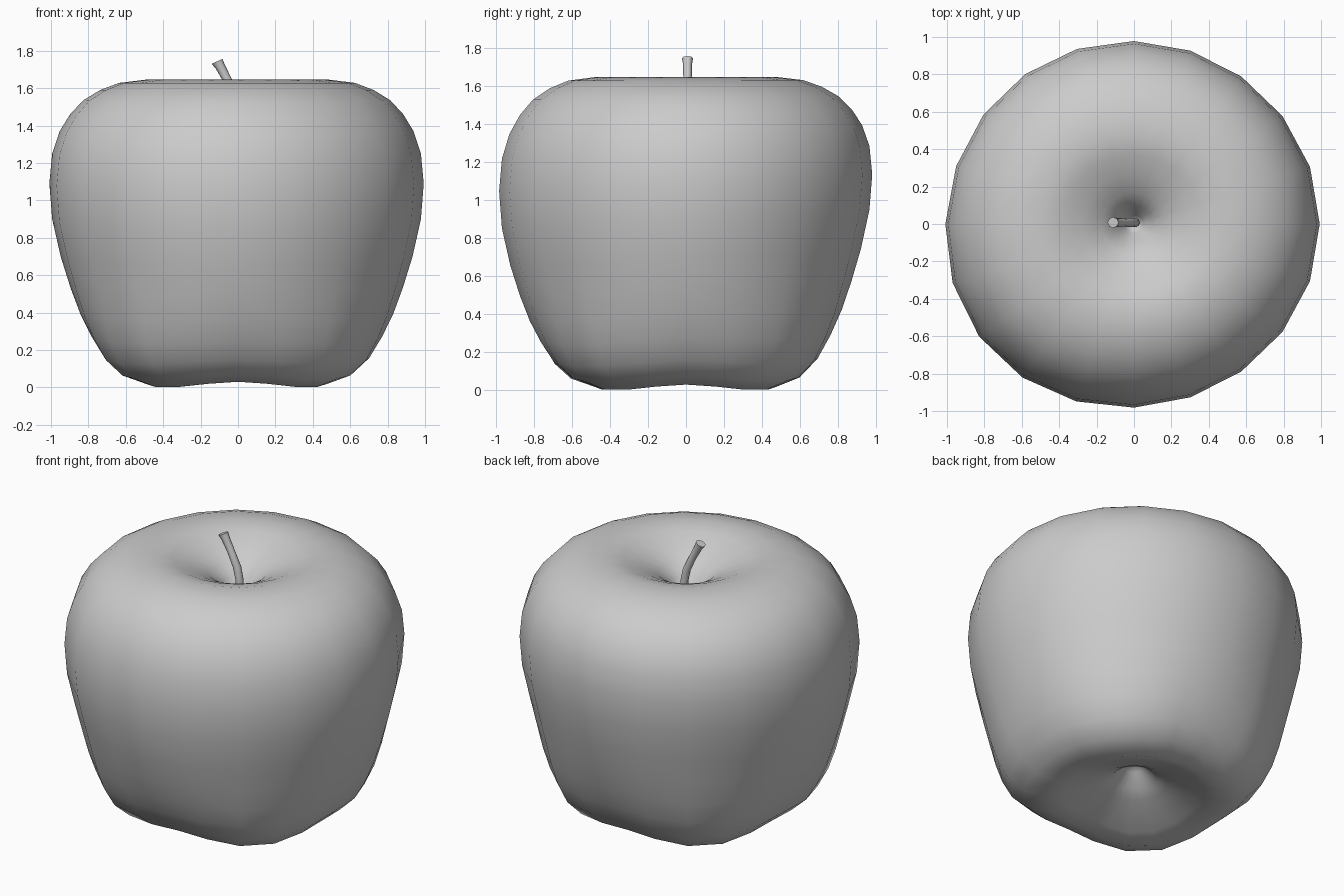
import bpy
import bmesh
from math import cos, sin, tau, pi, radians

default = bpy.data.objects.get("Cube")
if default:
    bpy.data.objects.remove(default, do_unlink=True)

grey = bpy.data.materials.new("light_grey")
grey.use_nodes = True
colour = (0.6, 0.6, 0.6, 1)
grey.diffuse_color = colour
grey.node_tree.nodes["Principled BSDF"].inputs["Base Color"].default_value = colour


def skin(name, rings, start=None, end=None):
    """Bridge a stack of point rings; close each end with a pole or a flat cap."""
    bm = bmesh.new()
    loops = [[bm.verts.new(p) for p in ring] for ring in rings]
    n = len(loops[0])
    for a, b in zip(loops, loops[1:]):
        for i in range(n):
            j = (i + 1) % n
            bm.faces.new((a[i], a[j], b[j], b[i]))
    for loop, pole in ((loops[0], start), (loops[-1], end)):
        if pole:
            tip = bm.verts.new(pole)
            for i in range(n):
                bm.faces.new((loop[i], loop[(i + 1) % n], tip))
        else:
            bm.faces.new(loop)
    bmesh.ops.recalc_face_normals(bm, faces=bm.faces)
    mesh = bpy.data.meshes.new(name)
    bm.to_mesh(mesh)
    bm.free()
    mesh.materials.append(grey)
    obj = bpy.data.objects.new(name, mesh)
    bpy.context.collection.objects.link(obj)
    bpy.ops.object.select_all(action="DESELECT")
    obj.select_set(True)
    bpy.context.view_layer.objects.active = obj
    bpy.ops.object.shade_smooth_by_angle(angle=radians(60))


# Fruit profile from the stem hollow to the base hollow: radius, height, lobe weight
profile = [
    (0.05, 1.36, 0), (0.10, 1.45, 0), (0.17, 1.52, 0), (0.27, 1.572, 0),
    (0.38, 1.619, 0), (0.49, 1.645, 0), (0.63, 1.628, 0), (0.73, 1.59, 0),
    (0.82, 1.535, 0), (0.89, 1.46, 0), (0.945, 1.37, 0), (0.985, 1.25, 0),
    (1.0, 1.09, 0), (0.985, 0.9, 0), (0.94, 0.7, 0), (0.90, 0.53, 0.15),
    (0.865, 0.38, 0.4), (0.825, 0.25, 0.7), (0.765, 0.13, 0.9), (0.675, 0.045, 1),
    (0.54, 0.0, 1), (0.43, 0.03, 0.8), (0.31, 0.075, 0.4), (0.20, 0.12, 0),
    (0.13, 0.157, 0), (0.06, 0.225, 0),
]


def lump(angle, degrees):
    return max(0, cos(angle - radians(degrees))) ** 4


def fruit_point(radius, height, lobe, angle):
    # Two soft bulges on one side; four lobes hang at the base diagonals
    bulge = 0.973 + 0.02 * cos(angle) ** 4
    bulge += 0.043 * lump(angle, 222) + 0.015 * lump(angle, 130)
    valley = lobe * (1 + cos(4 * angle)) / 2
    r = radius * bulge * (1 - 0.085 * valley)
    # The belly sits a little lower at the front than at the back
    sag = 0.05 * radius * sin(angle) * sin(pi * height / 1.65)
    return (r * cos(angle), r * sin(angle), height + 0.03 * valley + sag)


SIDES = 20
skin("fruit_body",
     [[fruit_point(r, z, w, tau * i / SIDES) for i in range(SIDES)]
      for r, z, w in profile],
     (0, 0, 1.30), (0, 0, 0.27))

# Bent stem with a flared, tilted end: x, height, radius, tilt
stem_path = [
    (0.01, 1.29, 0.024, 0), (0.006, 1.47, 0.024, 0.1), (-0.012, 1.55, 0.024, 0.3),
    (-0.055, 1.64, 0.022, 0.4), (-0.095, 1.715, 0.024, 0.45),
    (-0.112, 1.743, 0.029, 0.45),
]
STEM_SIDES = 8
stem_rings = []
for x, z, r, tilt in stem_path:
    turns = [tau * i / STEM_SIDES for i in range(STEM_SIDES)]
    stem_rings.append([(x + r * cos(a), 0.008 + r * sin(a), z + tilt * r * cos(a))
                       for a in turns])
skin("stem", stem_rings)
